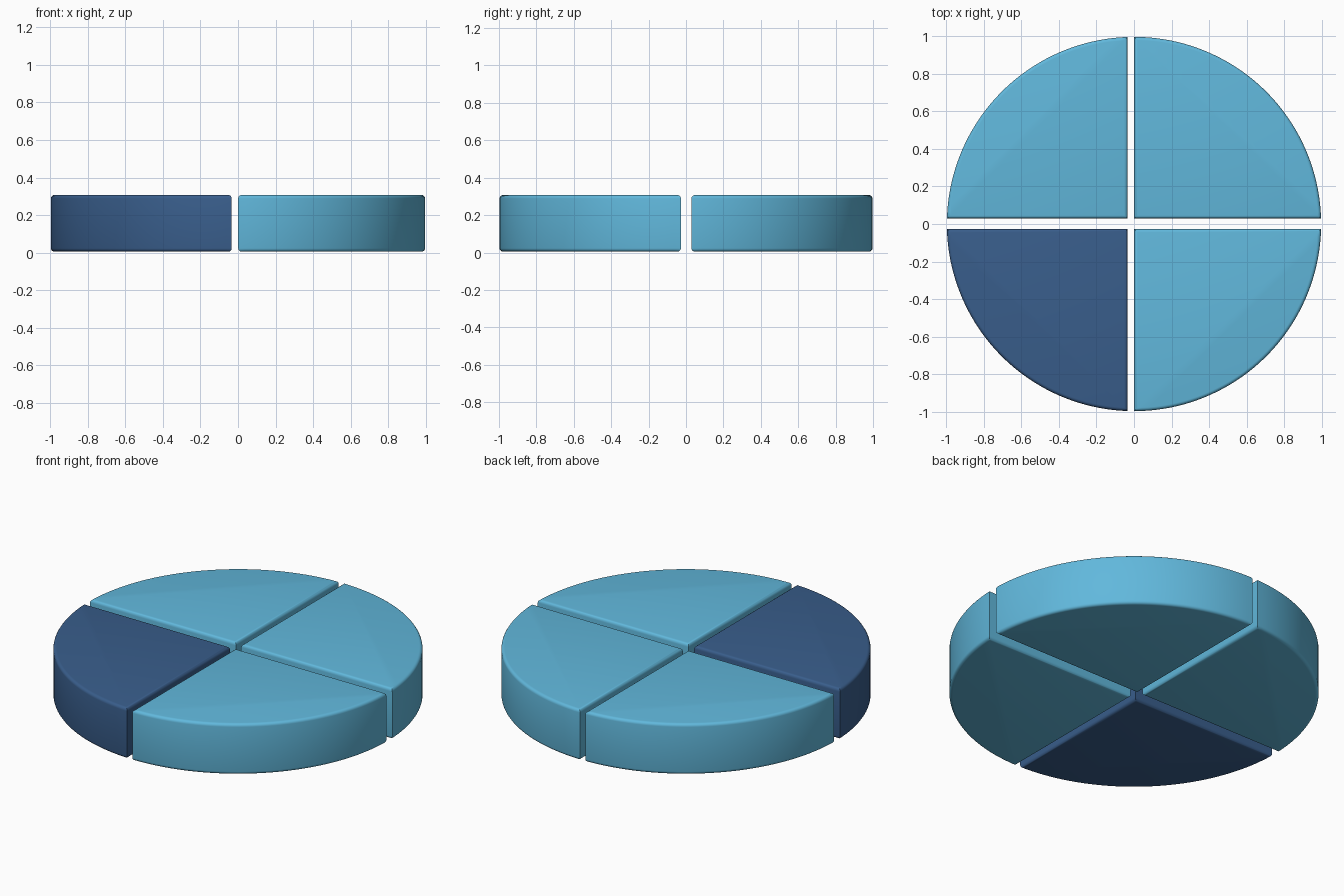
import bpy, bmesh, math

if "Cube" in bpy.data.objects:
    bpy.data.objects.remove(bpy.data.objects["Cube"])

R = 0.997            # outer radius of the disc
Z0, Z1 = 0.005, 0.307
BEVEL = 0.018


def material(name, rgb):
    m = bpy.data.materials.new(name)
    lin = [(c / 255 / 12.92) if c < 11 else ((c / 255 + 0.055) / 1.055) ** 2.4 for c in rgb]
    m.diffuse_color = (*lin, 1)
    m.use_nodes = True
    m.node_tree.nodes["Principled BSDF"].inputs["Base Color"].default_value = m.diffuse_color
    return m


light = material("light blue", (97, 184, 220))
dark = material("dark blue", (57, 94, 140))


def quarter(name, sx, sy, x0, y0, mat):
    """Quarter of the disc, cut off by the slots at |x| = x0 and |y| = y0."""
    a0, a1 = math.asin(y0 / R), math.acos(x0 / R)
    n = 40
    pts = [(x0, y0)]
    for i in range(n + 1):
        a = a0 + (a1 - a0) * i / n
        pts.append((R * math.cos(a), R * math.sin(a)))
    bm = bmesh.new()
    face = bm.faces.new([bm.verts.new((sx * x, sy * y, Z0)) for x, y in pts])
    ext = bmesh.ops.extrude_face_region(bm, geom=[face])
    top = [v for v in ext["geom"] if isinstance(v, bmesh.types.BMVert)]
    bmesh.ops.translate(bm, verts=top, vec=(0, 0, Z1 - Z0))
    bmesh.ops.recalc_face_normals(bm, faces=bm.faces)
    # round the rims of the top and the bottom
    rims = [e for e in bm.edges if abs(e.verts[0].co.z - e.verts[1].co.z) < 1e-5]
    bmesh.ops.bevel(bm, geom=rims, offset=BEVEL, segments=4, profile=0.5, affect='EDGES')
    bmesh.ops.recalc_face_normals(bm, faces=bm.faces)
    me = bpy.data.meshes.new(name)
    bm.to_mesh(me)
    bm.free()
    me.materials.append(mat)
    ob = bpy.data.objects.new(name, me)
    bpy.context.collection.objects.link(ob)
    bpy.ops.object.select_all(action='DESELECT')
    ob.select_set(True)
    bpy.context.view_layer.objects.active = ob
    bpy.ops.object.shade_smooth_by_angle(angle=math.radians(40))


# Four slices; the vertical slot lies slightly left of centre
quarter("slice_back_right", 1, 1, 0.001, 0.029, light)
quarter("slice_back_left", -1, 1, 0.034, 0.029, light)
quarter("slice_front_right", 1, -1, 0.001, 0.027, light)
quarter("slice_front_left", -1, -1, 0.034, 0.027, dark)
